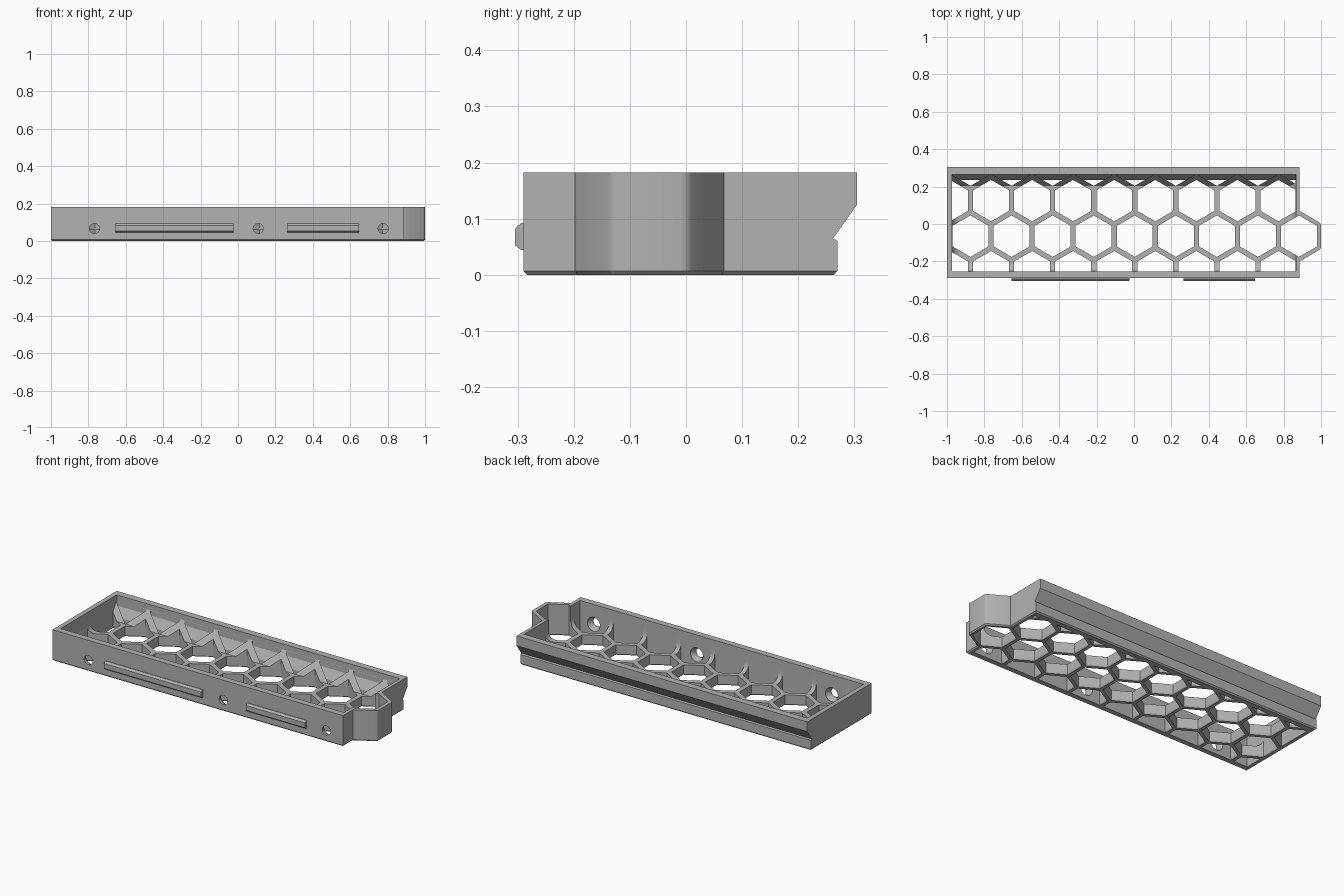
import bpy, bmesh, math

cube = bpy.data.objects.get("Cube")
if cube:
    bpy.data.objects.remove(cube, do_unlink=True)

grey = bpy.data.materials.new("plain grey")
grey.use_nodes = True
colour = (0.45, 0.45, 0.45, 1)
grey.diffuse_color = colour
grey.node_tree.nodes["Principled BSDF"].inputs["Base Color"].default_value = colour

HEIGHT, FLOOR, CHAMFER = 0.182, 0.06, 0.007
PITCH = 0.2195
ROW = PITCH * math.sqrt(3) / 2
HEX_X, HEX_Y = 0.882, -0.065      # centre of the overhanging end cell
HOLE = 0.096                      # apothem of a cell opening


def add_loft(bm, rings):
    """Closed solid through matching rings of points."""
    loops = [[bm.verts.new(p) for p in ring] for ring in rings]
    n = len(loops[0])
    for a, b in zip(loops, loops[1:]):
        for i in range(n):
            j = (i + 1) % n
            bm.faces.new((a[i], a[j], b[j], b[i]))
    bm.faces.new(loops[0][::-1])
    bm.faces.new(loops[-1])


def make(name, solids, round_edges=0):
    bm = bmesh.new()
    for rings in solids:
        add_loft(bm, rings)
    bmesh.ops.recalc_face_normals(bm, faces=bm.faces)
    if round_edges:
        upright = [e for e in bm.edges
                   if abs(e.verts[0].co.z - e.verts[1].co.z) > 0.1]
        bmesh.ops.bevel(bm, geom=upright, offset=round_edges, segments=3,
                        profile=0.5, affect='EDGES')
    mesh = bpy.data.meshes.new(name)
    bm.to_mesh(mesh)
    bm.free()
    mesh.materials.append(grey)
    ob = bpy.data.objects.new(name, mesh)
    bpy.context.collection.objects.link(ob)
    return ob


def combine(ob, other, operation):
    """Apply a boolean and discard the helper."""
    mod = ob.modifiers.new("cut", 'BOOLEAN')
    mod.operation, mod.solver, mod.object = operation, 'EXACT', other
    bpy.context.view_layer.objects.active = ob
    bpy.ops.object.modifier_apply(modifier=mod.name)
    bpy.data.objects.remove(other, do_unlink=True)


def rect(x0, x1, y0, y1, z):
    return [(x0, y0, z), (x1, y0, z), (x1, y1, z), (x0, y1, z)]


def hexagon(x, y, z, apothem):
    r = apothem / math.cos(math.pi / 6)
    angles = [math.radians(30 + 60 * k) for k in range(6)]
    return [(x + r * math.cos(a), y + r * math.sin(a), z) for a in angles]


def cell(x, y):
    return [hexagon(x, y, -0.01, HOLE + CHAMFER + 0.002),
            hexagon(x, y, CHAMFER, HOLE), hexagon(x, y, 0.3, HOLE)]


def circle_y(x, z, y, r):
    turns = [math.tau * k / 24 for k in range(24)]
    return [(x + r * math.cos(a), y, z + r * math.sin(a)) for a in turns]


# Outer body with stepped, overhanging back
c = CHAMFER
back = [(c, 0.27), (0.06, 0.27), (0.065, 0.262), (0.125, 0.305), (HEIGHT, 0.305)]
tray = make("honeycomb_tray",
            [[rect(-1 + c, 0.885 - c, -0.29 + c, 0.27 - c, 0)]
             + [rect(-1, 0.885, -0.29, y, z) for z, y in back]])

# Hexagonal end that sticks out of the right wall
end = make("end_bulge", [[hexagon(HEX_X, HEX_Y, 0, 0.118 - c),
                          hexagon(HEX_X, HEX_Y, c, 0.118),
                          hexagon(HEX_X, HEX_Y, HEIGHT, 0.118)]], 0.012)
combine(tray, end, 'UNION')

# Cavity above the floor, with a cove around its foot
COVE = 0.045
rings = []
for k in range(7):
    a = math.pi / 2 * k / 6
    inset = COVE * (1 - math.sin(a))
    z = FLOOR + COVE * (1 - math.cos(a))
    rings.append(rect(-0.972 + inset, 0.865 - inset, -0.253 + inset,
                      0.205 + (z - FLOOR) * 0.667, z))
rings += [rect(-0.972, 0.865, -0.253, 0.265, z) for z in (0.15, 0.3)]
combine(tray, make("cavity_cutter", [rings]), 'DIFFERENCE')

# Honeycomb openings, trimmed to the inside of the walls
cells = []
for row in range(-1, 3):
    shift = PITCH / 2 if row % 2 else 0
    for col in range(9):
        if (row, col) != (0, 0):
            cells.append(cell(HEX_X - shift - col * PITCH, HEX_Y + row * ROW))
honeycomb = make("honeycomb_cutter", cells)
inside = [(-0.05, 0.235), (0.068, 0.235), (0.12, 0.2645), (0.25, 0.2645)]
trim = make("trim", [[rect(-0.9725, 0.8645, -0.2535, y, z) for z, y in inside]])
combine(honeycomb, trim, 'INTERSECT')
combine(tray, honeycomb, 'DIFFERENCE')
combine(tray, make("end_cell_cutter", [cell(HEX_X, HEX_Y)]), 'DIFFERENCE')

# Countersunk screw holes in the front wall
profile = [(-0.32, 0.027), (-0.278, 0.027), (-0.25, 0.043), (-0.235, 0.043)]
holes = [[circle_y(x, 0.066, y, r) for y, r in profile]
         for x in (-0.768, 0.108, 0.776)]
combine(tray, make("screw_hole_cutter", holes), 'DIFFERENCE')

# Chamfered rails on the front face
for name, x0, x1 in (("long_rail", -0.655, -0.025), ("short_rail", 0.265, 0.648)):
    make(name, [[[(x, -0.288, 0.044), (x, -0.294, 0.044), (x, -0.305, 0.053),
                  (x, -0.305, 0.082), (x, -0.294, 0.092), (x, -0.288, 0.092)]
                 for x in (x0, x1)]])

bpy.ops.object.select_all(action='DESELECT')
tray.select_set(True)
bpy.context.view_layer.objects.active = tray
bpy.ops.object.shade_smooth_by_angle(angle=math.radians(25))
